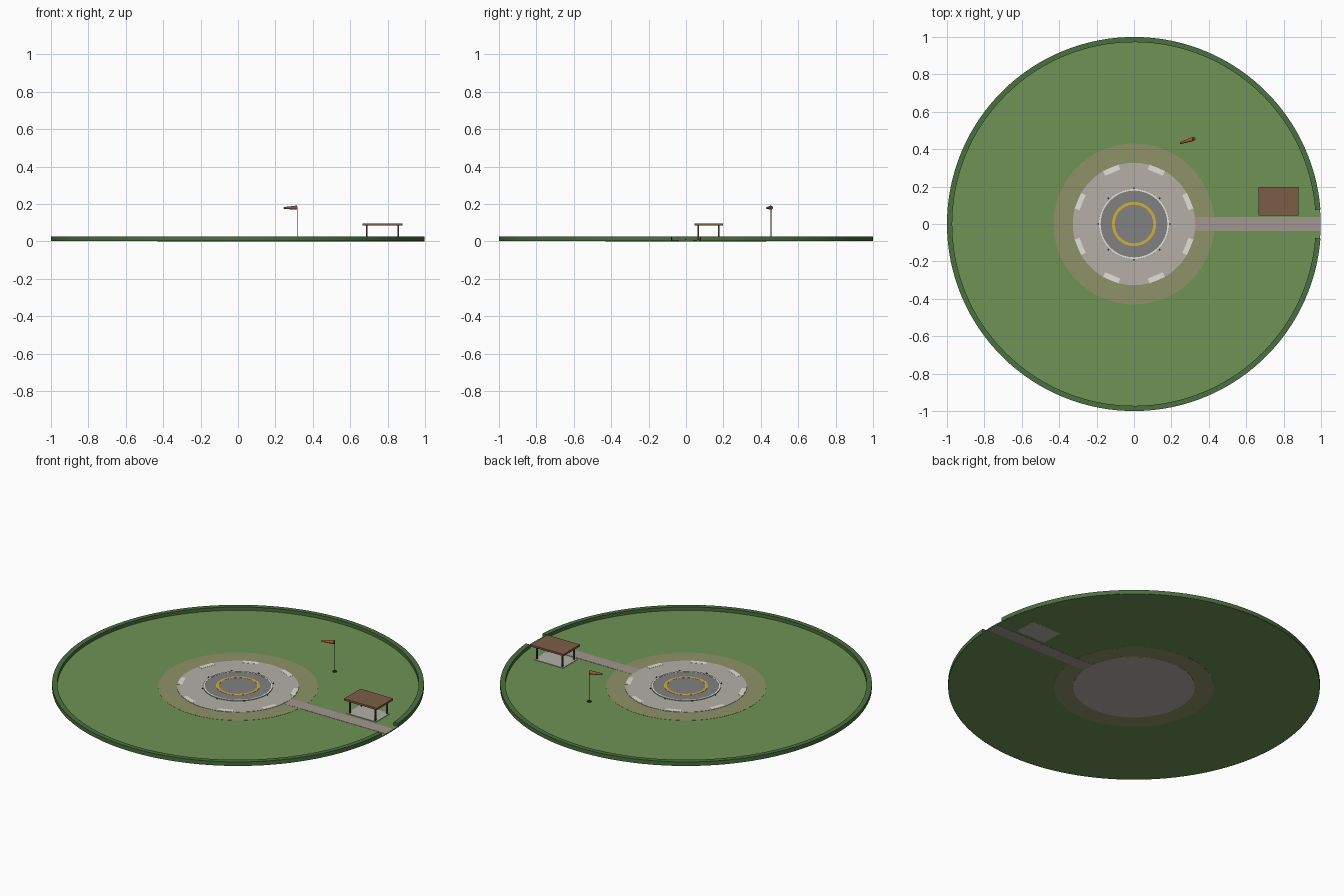
import bpy, bmesh, math
from mathutils import Vector

if "Cube" in bpy.data.objects:
    bpy.data.objects.remove(bpy.data.objects["Cube"])


def material(name, rgb):
    m = bpy.data.materials.new(name)
    m.diffuse_color = (*rgb, 1)
    m.use_nodes = True
    m.node_tree.nodes["Principled BSDF"].inputs["Base Color"].default_value = m.diffuse_color
    return m


GRASS = material("grass", (0.16, 0.29, 0.09))
HEDGE = material("hedge_green", (0.07, 0.16, 0.05))
APRON = material("worn_grass", (0.27, 0.29, 0.14))
PATH = material("path_stone", (0.36, 0.31, 0.28))
PALE = material("pale_concrete", (0.46, 0.43, 0.39))
DARK = material("asphalt", (0.22, 0.22, 0.22))
WHITE = material("white_paint", (0.75, 0.75, 0.70))
YELLOW = material("yellow_paint", (0.65, 0.42, 0.04))
STEEL = material("dark_steel", (0.06, 0.06, 0.06))
ROOF = material("roof_brown", (0.20, 0.11, 0.06))
WOOD = material("post_brown", (0.07, 0.05, 0.035))
RED = material("sock_red", (0.36, 0.09, 0.03))


def finish(name, bm, mat, smooth=False):
    bmesh.ops.recalc_face_normals(bm, faces=bm.faces)
    me = bpy.data.meshes.new(name)
    bm.to_mesh(me)
    bm.free()
    me.materials.append(mat)
    ob = bpy.data.objects.new(name, me)
    bpy.context.collection.objects.link(ob)
    if smooth:
        bpy.context.view_layer.objects.active = ob
        ob.select_set(True)
        bpy.ops.object.shade_smooth_by_angle(angle=math.radians(35))
        ob.select_set(False)
    return ob


def ring(name, r0, r1, z0, z1, mat, gap=0.0, n=96):
    """Flat-topped annulus, optionally open by +-gap radians around +x."""
    bm = bmesh.new()
    count = n + 1 if gap else n
    rows = []
    for i in range(count):
        a = gap + (2 * math.pi - 2 * gap) * i / n
        rows.append([bm.verts.new((r * math.cos(a), r * math.sin(a), z))
                     for r, z in ((r0, z0), (r1, z0), (r1, z1), (r0, z1))])
    for i in range(n):
        p, q = rows[i], rows[(i + 1) % count]
        for k in range(4):
            bm.faces.new((p[k], p[(k + 1) % 4], q[(k + 1) % 4], q[k]))
    if gap:
        bm.faces.new(rows[0])
        bm.faces.new(rows[-1])
    return finish(name, bm, mat, True)


def tube(name, a, b, r1, r2, mat, n=16):
    """Solid cylinder or cone between two points."""
    a, b = Vector(a), Vector(b)
    bm = bmesh.new()
    bmesh.ops.create_cone(bm, cap_ends=True, segments=n, radius1=r1, radius2=r2,
                          depth=(b - a).length)
    m = (b - a).to_track_quat('Z', 'Y').to_matrix().to_4x4()
    m.translation = (a + b) / 2
    bm.transform(m)
    return finish(name, bm, mat, True)


def disc(name, r, z0, z1, mat, n=96):
    return tube(name, (0, 0, z0), (0, 0, z1), r, r, mat, n)


def box(name, lo, hi, mat, turn=0.0):
    lo, hi = Vector(lo), Vector(hi)
    bm = bmesh.new()
    bmesh.ops.create_cube(bm, size=1)
    bmesh.ops.scale(bm, vec=hi - lo, verts=bm.verts)
    bmesh.ops.translate(bm, vec=(lo + hi) / 2, verts=bm.verts)
    ob = finish(name, bm, mat)
    ob.rotation_euler.z = turn
    return ob


# Lawn, hedge with an entrance gap, and approach path
disc("lawn", 0.998, 0.0015, 0.006, GRASS, 128)
ring("hedge", 0.972, 1.0, 0.002, 0.026, HEDGE, gap=0.078, n=124)
box("approach_path", (0.30, -0.037, 0.0005), (0.997, 0.037, 0.0075), PATH)

# Landing pad: worn apron, safety area, raised touchdown disc
ring("apron", 0.32, 0.43, 0.001, 0.007, APRON)
disc("safety_area", 0.327, 0.0, 0.0085, PALE)
disc("touchdown_disc", 0.188, 0.004, 0.0115, DARK)
ring("touchdown_border", 0.178, 0.187, 0.010, 0.0123, WHITE)
ring("aiming_circle", 0.103, 0.118, 0.010, 0.0123, YELLOW)

# Perimeter dashes and edge lights
for i in range(8):
    a = math.pi / 4 * i
    box(f"perimeter_dash_{i}", (0.298, -0.044, 0.006), (0.325, 0.044, 0.0093),
        WHITE, a + math.pi / 8)
    x, y = 0.194 * math.cos(a), 0.194 * math.sin(a)
    tube(f"edge_light_{i}", (x, y, 0.006), (x, y, 0.0145), 0.004, 0.003, STEEL, 10)

# Shelter beside the path
box("shelter_floor", (0.675, 0.055, 0.001), (0.868, 0.188, 0.009), PALE)
box("shelter_roof", (0.665, 0.045, 0.085), (0.88, 0.199, 0.096), ROOF)
for x in (0.688, 0.857):
    for y in (0.066, 0.175):
        box("shelter_post", (x - 0.004, y - 0.004, 0.006),
            (x + 0.004, y + 0.004, 0.087), WOOD)

# Windsock
px, py = 0.317, 0.455
tube("windsock_base", (px, py, 0.004), (px, py, 0.012), 0.012, 0.012, STEEL)
tube("windsock_pole", (px, py, 0.008), (px, py, 0.188), 0.0025, 0.0025, STEEL, 10)
tube("windsock", (px - 0.003, py - 0.001, 0.181), (0.246, 0.432, 0.179),
     0.011, 0.005, RED)
